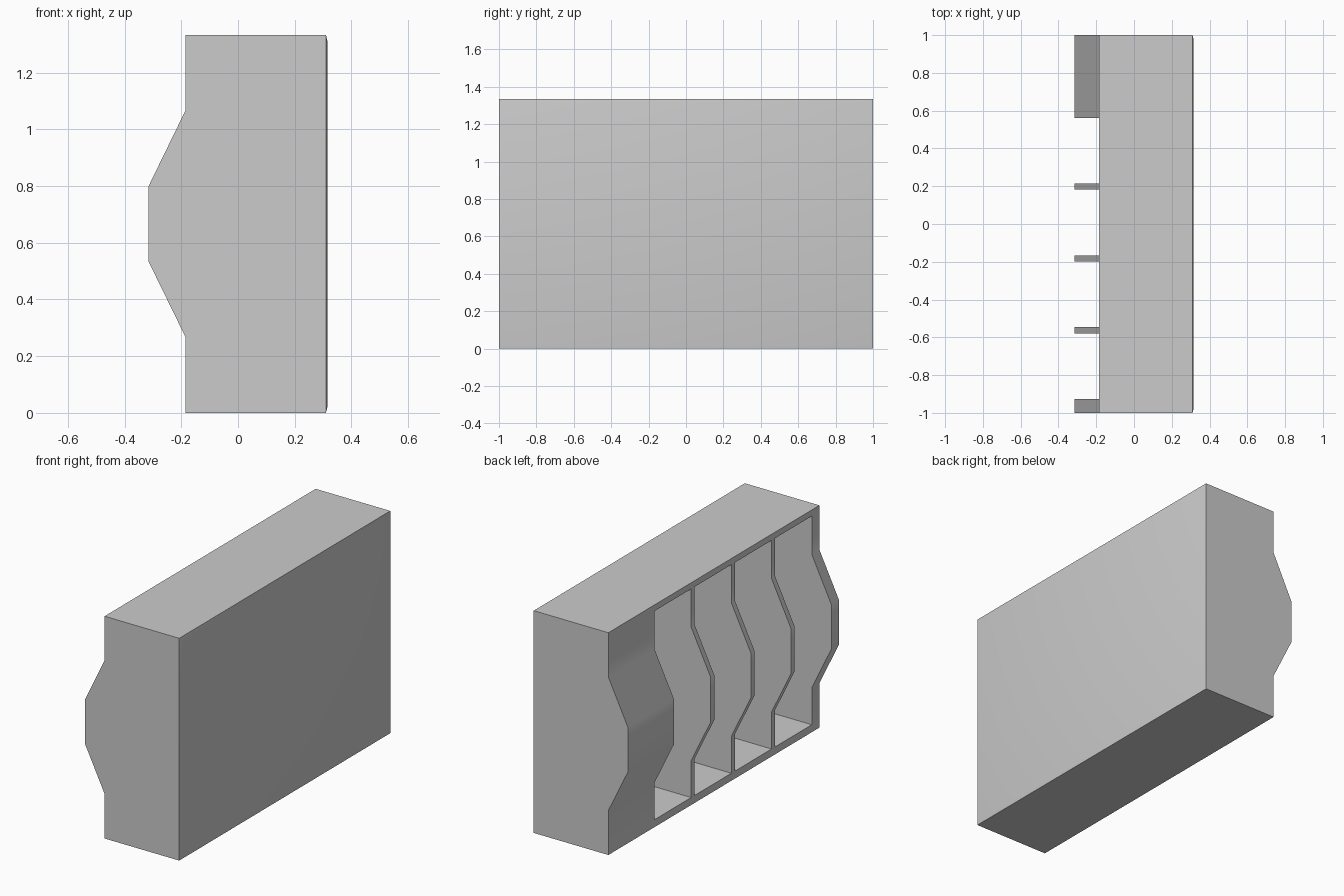
import bpy, bmesh
from math import radians
from mathutils import Matrix

if "Cube" in bpy.data.objects:
    bpy.data.objects.remove(bpy.data.objects["Cube"])

FRONT, BULGE, BACK = -0.185, -0.315, 0.315
HEIGHT = 1.333


def make_object(name, bm):
    bmesh.ops.recalc_face_normals(bm, faces=bm.faces)
    mesh = bpy.data.meshes.new(name)
    bm.to_mesh(mesh)
    bm.free()
    obj = bpy.data.objects.new(name, mesh)
    bpy.context.collection.objects.link(obj)
    return obj


# Cabinet body: side profile with the bulging front, extruded along y
profile = [(BACK, 0), (BACK, HEIGHT), (FRONT, HEIGHT), (FRONT, 1.067),
           (BULGE, 0.8), (BULGE, 0.533), (FRONT, 0.267), (FRONT, 0)]
bm = bmesh.new()
face = bm.faces.new([bm.verts.new((x, -1, z)) for x, z in profile])
side = bmesh.ops.extrude_face_region(bm, geom=[face])["geom"]
bmesh.ops.translate(bm, vec=(0, 2, 0),
                    verts=[v for v in side if isinstance(v, bmesh.types.BMVert)])
bmesh.ops.recalc_face_normals(bm, faces=bm.faces)

# Softened border around the plain back panel
panel = [f for f in bm.faces if f.normal.x > 0.99]
bmesh.ops.inset_region(bm, faces=panel, thickness=0.03)
for v in bm.verts:
    if v.co.x > 0.3 and abs(v.co.y) > 0.99:
        v.co.x -= 0.005
body = make_object("cabinet_body", bm)

# Four open compartments, leaving thin dividers and one solid bay
bm = bmesh.new()
z0, z1, x0, x1 = 0.045, HEIGHT - 0.037, -0.5, 0.28
for i in range(4):
    y = -0.754 + i * 0.381
    bmesh.ops.create_cube(bm, size=1, matrix=Matrix.Translation(
        ((x0 + x1) / 2, y, (z0 + z1) / 2)) @ Matrix.Diagonal((x1 - x0, 0.347, z1 - z0, 1)))
cutter = make_object("compartment_cutter", bm)
cutter.hide_render = True

mod = body.modifiers.new("compartments", "BOOLEAN")
mod.operation = "DIFFERENCE"
mod.solver = "EXACT"
mod.object = cutter
bpy.context.view_layer.objects.active = body
body.select_set(True)
bpy.ops.object.modifier_apply(modifier=mod.name)
bpy.data.objects.remove(cutter)
bpy.ops.object.shade_smooth_by_angle(angle=radians(30))
